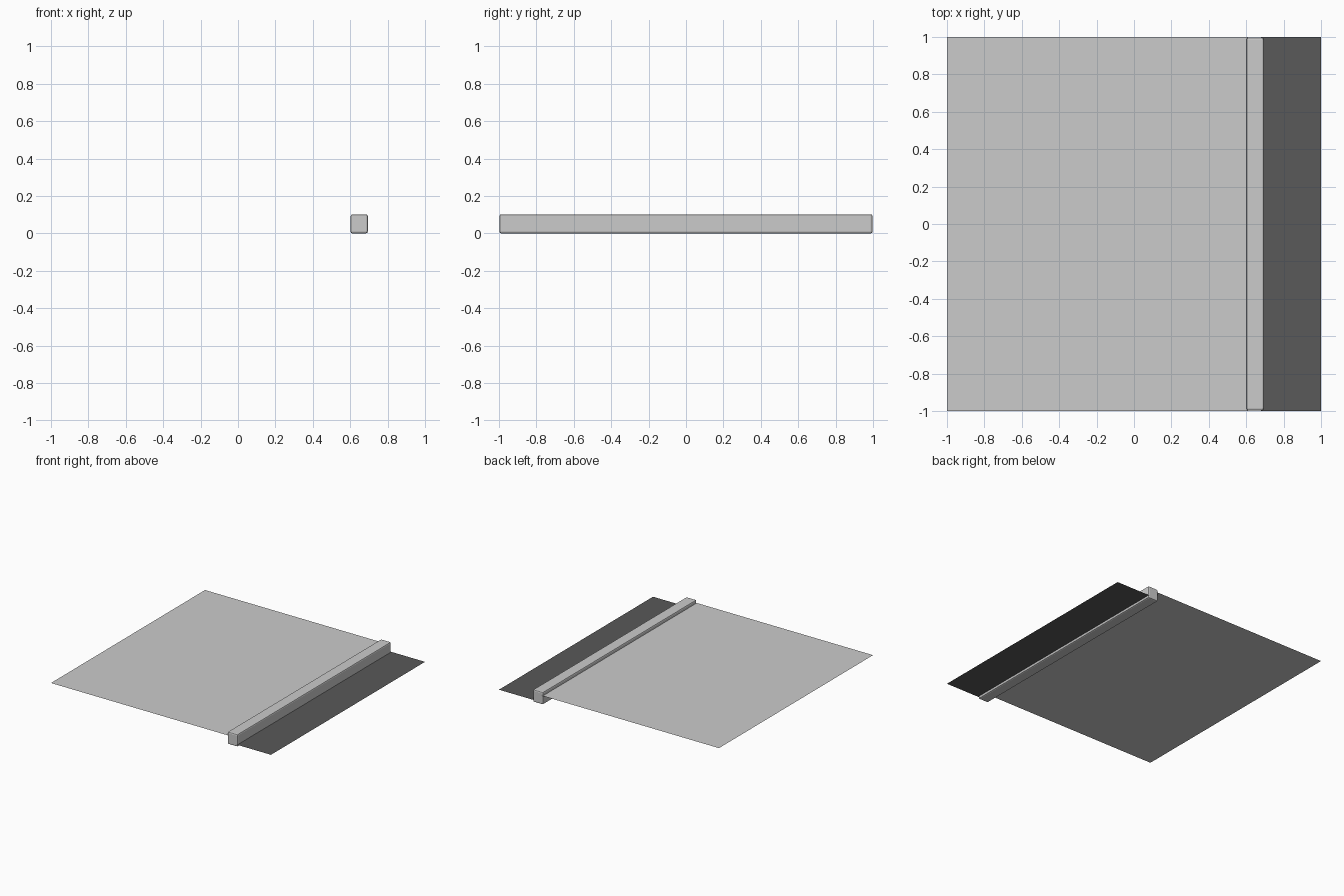
import bpy, bmesh
from mathutils import Vector

if "Cube" in bpy.data.objects:
    bpy.data.objects.remove(bpy.data.objects["Cube"])

U = 1 / 3      # layout module of the paving
O = 3.3        # stones overrun the tile edge, trimmed later


def rect(x0, x1, y0, y1):
    return [(x0, y0), (x1, y0), (x1, y1), (x0, y1)]


def finish(bm, name):
    me = bpy.data.meshes.new(name)
    bm.to_mesh(me)
    bm.free()
    ob = bpy.data.objects.new(name, me)
    bpy.context.collection.objects.link(ob)
    return ob


# Paving: irregular flat stones separated by shallow grooves
stones = [
    rect(-O, -2, 2, O), rect(0, 1, 1, O), rect(1, O, 1, O),
    rect(1, O, -O, -1), rect(-1, 1, -2, 0), rect(-2, -1, -2, 0),
    rect(-O, -2, -O, 0),
    [(-O, 0), (-1, 0), (-1, 1), (-2, 2), (-O, 2)],
    [(-2, 2), (-1, 1), (0, 1), (0, O), (-2, O)],
    [(-1, 0), (1, 0), (2, 1), (-1, 1)],
    [(1, -1), (O, -1), (O, 1), (2, 1), (1, 0)],
    [(-2, -O), (-1.3, -O), (0, -2), (-2, -2)],
    [(-1.3, -O), (1, -O), (1, -2), (0, -2)],
]
bm = bmesh.new()
for pts in stones:
    bm.faces.new([bm.verts.new((x * U, y * U, 0.074)) for x, y in pts])
bmesh.ops.inset_individual(bm, faces=bm.faces[:], thickness=0.006, depth=0.005)
for co, no in (((-1, 0, 0), (-1, 0, 0)), ((0.61, 0, 0), (1, 0, 0)),
               ((0, -1, 0), (0, -1, 0)), ((0, 1, 0), (0, 1, 0))):
    bmesh.ops.bisect_plane(bm, geom=bm.verts[:] + bm.edges[:] + bm.faces[:],
                           plane_co=Vector(co), plane_no=Vector(no), clear_outer=True)
bmesh.ops.remove_doubles(bm, verts=bm.verts[:], dist=0.0005)
finish(bm, "paving_stones")

# Curb: long bevelled bar
bm = bmesh.new()
bmesh.ops.create_cube(bm, size=1)
for v in bm.verts:
    v.co = (0.648 + v.co.x * 0.092, v.co.y * 1.995, 0.051 + v.co.z * 0.102)
curb = finish(bm, "curb")
bev = curb.modifiers.new("bevel", "BEVEL")
bev.width = 0.01
bev.segments = 2

# Road: dark strip beside the curb
bm = bmesh.new()
bm.faces.new([bm.verts.new((x, y, 0.019)) for x, y in rect(0.68, 1, -1, 1)])
road = finish(bm, "road_strip")
mat = bpy.data.materials.new("asphalt")
mat.diffuse_color = (0.1, 0.1, 0.1, 1)
mat.use_nodes = True
mat.node_tree.nodes["Principled BSDF"].inputs["Base Color"].default_value = mat.diffuse_color
road.data.materials.append(mat)
